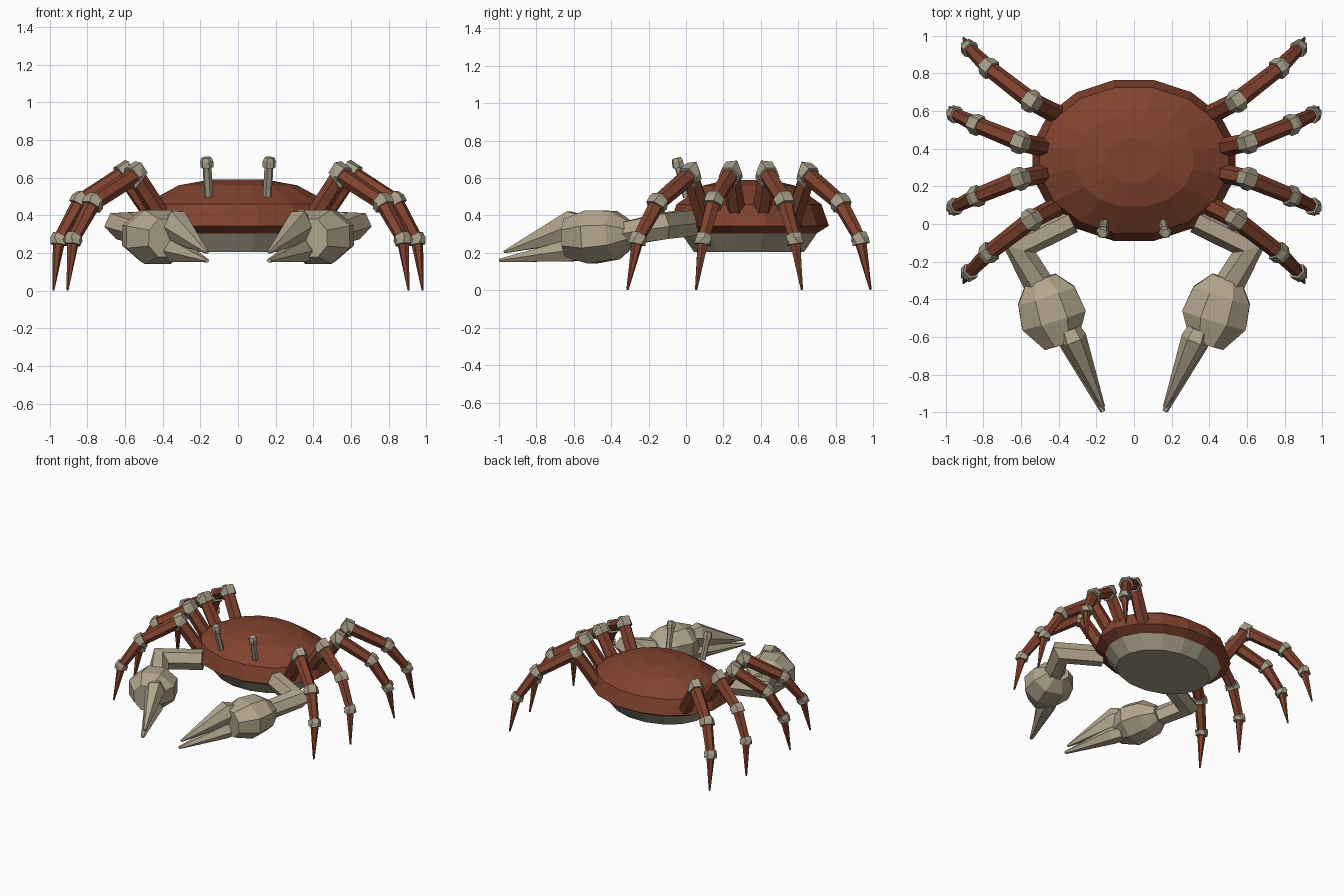
import bpy, bmesh, math
from mathutils import Vector

cube = bpy.data.objects.get("Cube")
if cube:
    bpy.data.objects.remove(cube)


def material(name, rgb):
    m = bpy.data.materials.new(name)
    m.use_nodes = True
    m.diffuse_color = (*rgb, 1)
    m.node_tree.nodes["Principled BSDF"].inputs["Base Color"].default_value = (*rgb, 1)
    return m


RUST = material("rust_shell", (0.22, 0.055, 0.028))
SAND = material("sand_claw", (0.45, 0.38, 0.27))
BONE = material("bone_joint", (0.38, 0.34, 0.25))


def loft(name, rings, mats):
    """Skin a list of equal rings of points, closing both ends."""
    bm = bmesh.new()
    loops = [[bm.verts.new(p) for p in ring] for ring in rings]
    for a, b in zip(loops, loops[1:]):
        for i in range(len(a)):
            j = (i + 1) % len(a)
            bm.faces.new((a[i], a[j], b[j], b[i]))
    bm.faces.new(loops[0])
    bm.faces.new(loops[-1])
    bmesh.ops.recalc_face_normals(bm, faces=bm.faces)
    mesh = bpy.data.meshes.new(name)
    bm.to_mesh(mesh)
    bm.free()
    for m in mats:
        mesh.materials.append(m)
    ob = bpy.data.objects.new(name, mesh)
    bpy.context.collection.objects.link(ob)
    return ob


def tube(name, points, sizes, mat, side=1, sides=6, turn=0.0):
    """Faceted tube along a path with mitred bends; sizes are (across, upright) radii."""
    pts = [Vector((p[0] * side, p[1], p[2])) for p in points]
    rings = []
    for i, p in enumerate(pts):
        d_in = (pts[max(i, 1)] - pts[max(i, 1) - 1]).normalized()
        d_out = (pts[min(i + 1, len(pts) - 1)] - pts[min(i, len(pts) - 2)]).normalized()
        cut = (d_in + d_out).normalized()
        across = d_in.cross(Vector((0, 0, 1))).normalized() * side
        upright = across.cross(d_in).normalized() * side
        ring = []
        for k in range(sides):
            a = math.tau * (k + turn) / sides
            off = across * math.cos(a) * sizes[i][0] + upright * math.sin(a) * sizes[i][1]
            ring.append(p + off - d_in * (off.dot(cut) / d_in.dot(cut)))
        rings.append(ring)
    return loft(name, rings, [mat])


# Shell: stacked sixteen-sided ovals, pale underneath
CENTRE_Y = 0.337
LEVELS = [(0.205, 0.38, 0.30), (0.305, 0.47, 0.37), (0.345, 0.55, 0.435), (0.46, 0.51, 0.395),
          (0.56, 0.32, 0.25), (0.59, 0.15, 0.12)]
ovals = []
for z, rx, ry in LEVELS:
    angles = [math.tau * (k + 0.5) / 16 for k in range(16)]
    ovals.append([(rx * math.cos(a), CENTRE_Y + ry * math.sin(a), z) for a in angles])
shell = loft("shell", ovals, [RUST, BONE])
for face in shell.data.polygons:
    face.material_index = 1 if face.center.z < 0.29 else 0

# Leg joints from hip to tip as x, distance from the shell's middle line, z
OUTER_LEG = [(0.39, 0.235, 0.37), (0.545, 0.315, 0.615), (0.77, 0.49, 0.465),
             (0.875, 0.595, 0.27), (0.905, 0.65, 0.003)]
INNER_LEG = [(0.43, 0.06, 0.37), (0.605, 0.097, 0.62), (0.835, 0.19, 0.475),
             (0.95, 0.245, 0.27), (0.98, 0.283, 0.003)]
THICK = [0.052, 0.048, 0.043, 0.033, 0.006]


def leg(name, joints, side, way):
    pts = [Vector((x, CENTRE_Y + way * y, z)) for x, y, z in joints]
    tube(name, pts, [(r, r) for r in THICK], RUST, side)
    # A collar wraps every joint, set on the bend's bisector
    for i in (1, 2, 3):
        before = (pts[i] - pts[i - 1]).normalized()
        after = (pts[i + 1] - pts[i]).normalized()
        r = THICK[i] + 0.014
        path = [pts[i] - before * 0.025, pts[i], pts[i] + after * 0.025]
        tube(name + "_collar", path, [(r, r)] * 3, BONE, side)


for side, label in ((1, "left"), (-1, "right")):
    for way, place in ((-1, "front"), (1, "rear")):
        leg(f"{label}_{place}_outer_leg", OUTER_LEG, side, way)
        leg(f"{label}_{place}_inner_leg", INNER_LEG, side, way)

    # Claw arm with a sharp elbow
    tube(label + "_claw_arm", [(0.33, 0.02, 0.36), (0.615, -0.12, 0.345), (0.50, -0.33, 0.30)],
         [(0.07, 0.08), (0.07, 0.08), (0.08, 0.07)], SAND, side)
    # Swollen palm
    tube(label + "_claw_palm",
         [(0.495, -0.29, 0.30), (0.465, -0.38, 0.295), (0.425, -0.51, 0.285), (0.385, -0.64, 0.28)],
         [(0.09, 0.07), (0.17, 0.14), (0.19, 0.155), (0.10, 0.11)], SAND, side, 8, 0.5)
    # Two pincer fingers meeting at the tip
    tube(label + "_upper_finger", [(0.345, -0.56, 0.345), (0.325, -0.61, 0.34), (0.165, -0.97, 0.205)],
         [(0.06, 0.07), (0.075, 0.095), (0.012, 0.008)], SAND, side)
    tube(label + "_lower_finger", [(0.36, -0.56, 0.215), (0.325, -0.63, 0.21), (0.165, -0.995, 0.16)],
         [(0.06, 0.06), (0.07, 0.065), (0.014, 0.010)], SAND, side)

    # Eye stalk and cap
    tube(label + "_eye_stalk", [(0.155, 0.005, 0.50), (0.165, -0.042, 0.67)],
         [(0.024, 0.022)] * 2, BONE, side)
    tube(label + "_eye_cap", [(0.165, -0.04, 0.655), (0.166, -0.046, 0.69), (0.167, -0.05, 0.707)],
         [(0.035, 0.032), (0.035, 0.032), (0.026, 0.024)], BONE, side)
